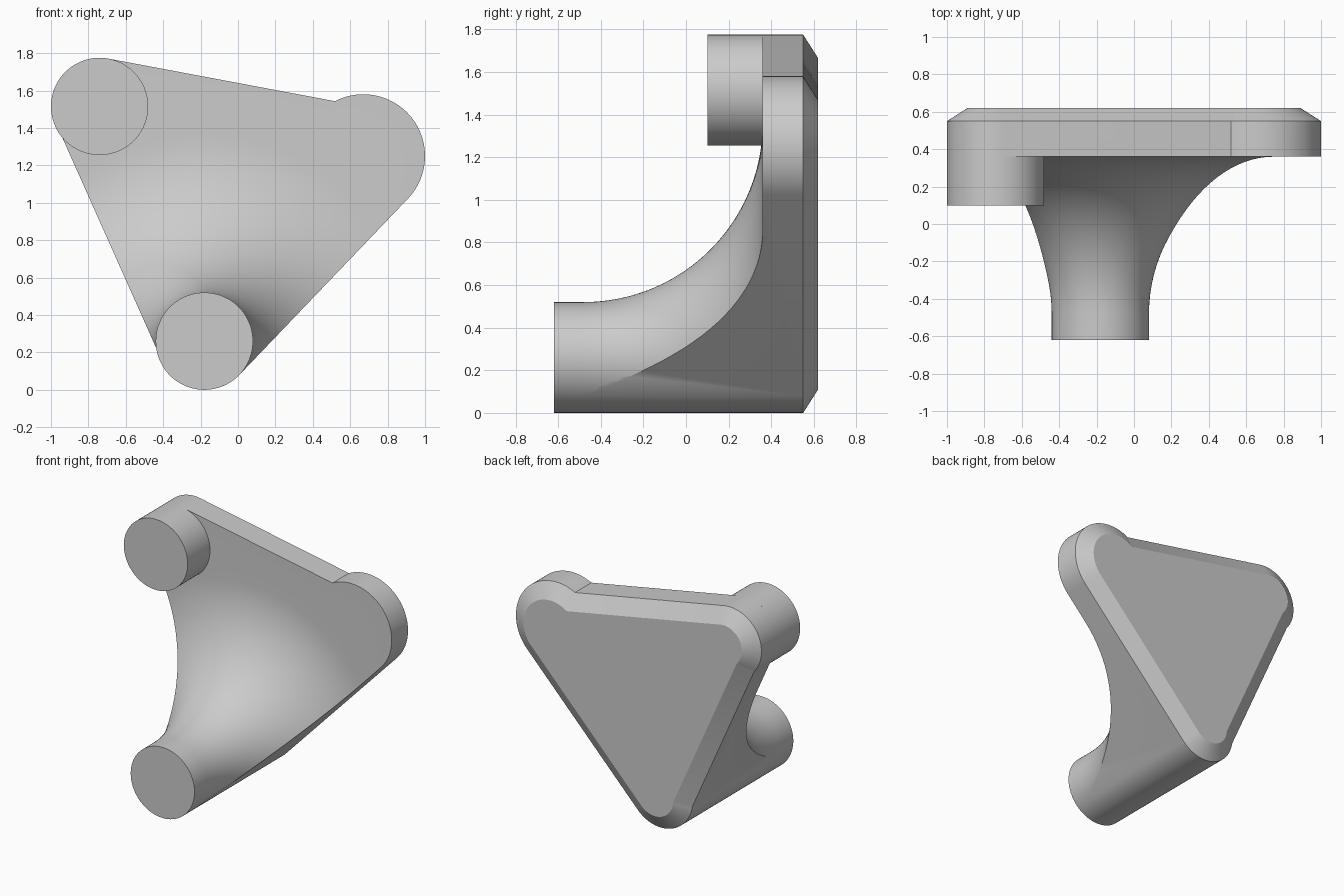
import bpy, bmesh, math
from math import cos, sin, pi, acos, atan2, hypot, sqrt

cube = bpy.data.objects.get("Cube")
if cube:
    bpy.data.objects.remove(cube, do_unlink=True)

grey = bpy.data.materials.new("light grey")
grey.use_nodes = True
GREY = (0.6, 0.6, 0.6, 1)
grey.diffuse_color = GREY
grey.node_tree.nodes["Principled BSDF"].inputs["Base Color"].default_value = GREY

# Corner circles, clockwise: x, z, radius
UPPER, SIDE, FOOT = (-0.74, 1.515, 0.26), (0.67, 1.25, 0.33), (-0.18, 0.26, 0.26)
CORNERS = [UPPER, SIDE, FOOT]
# Distance of each straight edge from the circle centres at its two ends
EDGES = [(0.26, 0.26), (0.33, 0.26), (0.25, 0.25)]
BACK, PLATE_FRONT, FRONT = 0.62, 0.36, -0.62


def outline(inset, steps=40):
    """Rounded triangle in x and z, moved inward by inset."""
    normals = []
    for i, (p, q) in enumerate(EDGES):
        a, b = CORNERS[i], CORNERS[(i + 1) % 3]
        dx, dz = b[0] - a[0], b[1] - a[1]
        normals.append(atan2(dz, dx) + acos((p - q) / hypot(dx, dz)))
    points = []
    for i, (x, z, r) in enumerate(CORNERS):
        r -= inset
        before, after = EDGES[i - 1][1] - inset, EDGES[i][0] - inset
        start = normals[i - 1] + acos(min(1, before / r))
        end = normals[i] - acos(min(1, after / r))
        sweep = (start - end) % (2 * pi)
        # The straight edge may cut the circle before or after its tangent point
        for k in range(steps + 1):
            t = start - sweep * k / steps
            points.append((x + r * cos(t), z + r * sin(t)))
    return points


def circle(x, z, r, n=96):
    return [(x + r * cos(2 * pi * k / n), z + r * sin(2 * pi * k / n)) for k in range(n)]


def loft(name, sections):
    """Closed solid through (y, points) sections."""
    bm = bmesh.new()
    rings = [[bm.verts.new((x, y, z)) for x, z in pts] for y, pts in sections]
    n = len(rings[0])
    for a, b in zip(rings, rings[1:]):
        for k in range(n):
            j = (k + 1) % n
            bm.faces.new((a[k], a[j], b[j], b[k]))
    bm.faces.new(rings[0])
    bm.faces.new(rings[-1])
    bmesh.ops.recalc_face_normals(bm, faces=bm.faces)
    mesh = bpy.data.meshes.new(name)
    bm.to_mesh(mesh)
    bm.free()
    mesh.materials.append(grey)
    obj = bpy.data.objects.new(name, mesh)
    bpy.context.collection.objects.link(obj)
    return obj


def activate(obj):
    bpy.ops.object.select_all(action='DESELECT')
    obj.select_set(True)
    bpy.context.view_layer.objects.active = obj


# Bracket body: rounded triangle with a chamfered back
body = loft("bracket_body", [(-0.8, outline(0)), (0.55, outline(0)), (BACK, outline(0.11))])

# Turned shape: foot peg flaring in a quarter circle into the plate
ARC, START = 0.84, -0.48
profile = [(FRONT, FOOT[2])]
for k in range(25):
    t = pi / 2 * k / 24
    profile.append((START + ARC * sin(t), FOOT[2] + ARC * (1 - cos(t))))
profile += [(PLATE_FRONT, 2.8), (1, 2.8)]
flare = loft("flare_helper", [(y, circle(FOOT[0], FOOT[1], r, 128)) for y, r in profile])

# Keep only what lies inside both shapes
activate(body)
cut = body.modifiers.new("flare", 'BOOLEAN')
cut.operation, cut.solver, cut.object = 'INTERSECT', 'EXACT', flare
bpy.ops.object.modifier_apply(modifier=cut.name)
bpy.data.objects.remove(flare, do_unlink=True)

# Short round peg on the upper corner
peg = loft("upper_peg", [(0.1, circle(*UPPER)), (PLATE_FRONT, circle(*UPPER))])

for obj in (body, peg):
    activate(obj)
    bpy.ops.object.shade_smooth_by_angle(angle=math.radians(30))
